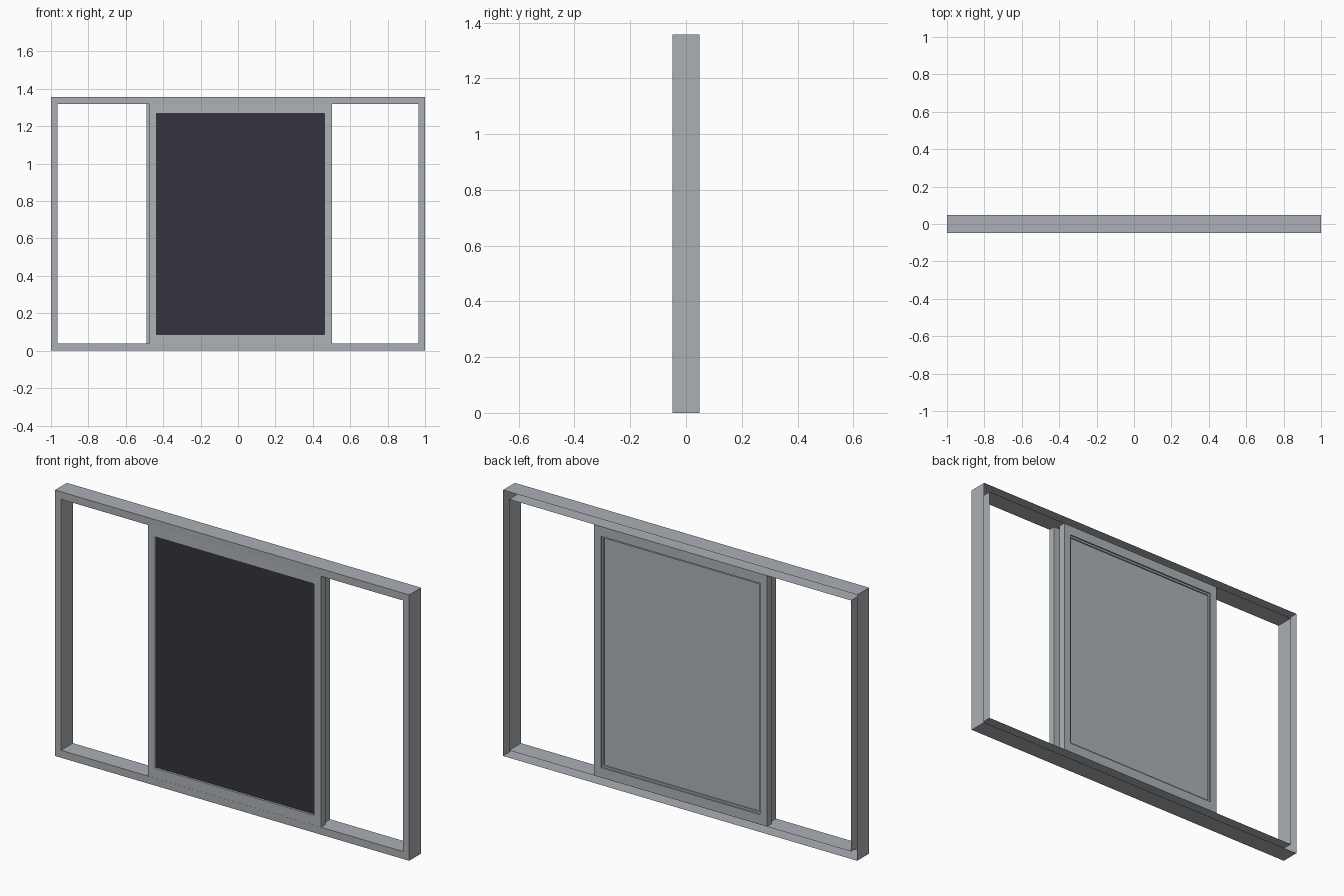
import bpy, bmesh

if "Cube" in bpy.data.objects:
    bpy.data.objects.remove(bpy.data.objects["Cube"])


def material(name, rgb):
    m = bpy.data.materials.new(name)
    m.diffuse_color = (*rgb, 1)
    m.use_nodes = True
    m.node_tree.nodes["Principled BSDF"].inputs["Base Color"].default_value = m.diffuse_color
    return m


FRAME = material("frame_grey", (0.41, 0.43, 0.46))
SASH = material("sash_grey", (0.42, 0.455, 0.47))
DARK = material("dark_glass", (0.036, 0.034, 0.05))


def finish(name, bm, mat):
    me = bpy.data.meshes.new(name)
    bm.to_mesh(me)
    bm.free()
    me.materials.append(mat)
    ob = bpy.data.objects.new(name, me)
    bpy.context.collection.objects.link(ob)
    return ob


def ring(name, x0, x1, z0, z1, tx, tz, y0, y1, mat, open_back=False):
    """Rectangular border with mitred corners, from y0 (front) to y1 (back)."""
    bm = bmesh.new()

    def loop(ix, iz, y):
        pts = [(x0 + ix, z0 + iz), (x1 - ix, z0 + iz), (x1 - ix, z1 - iz), (x0 + ix, z1 - iz)]
        return [bm.verts.new((x, y, z)) for x, z in pts]

    loops = [loop(0, 0, y1), loop(0, 0, y0), loop(tx, tz, y0), loop(tx, tz, y1)]
    for i in range(3 if open_back else 4):
        a, b = loops[i], loops[(i + 1) % 4]
        for k in range(4):
            n = (k + 1) % 4
            bm.faces.new((a[k], a[n], b[n], b[k]))
    bmesh.ops.recalc_face_normals(bm, faces=bm.faces)
    if open_back:
        # make sure the outward side of the open channel is outside
        bm.faces.ensure_lookup_table()
        if bm.faces[4].normal.y > 0:
            bmesh.ops.reverse_faces(bm, faces=bm.faces)
    return finish(name, bm, mat)


def slab(name, x0, x1, y0, y1, z0, z1, mat):
    bm = bmesh.new()
    bmesh.ops.create_cube(bm, size=1)
    for v in bm.verts:
        v.co = ((x0 + x1) / 2 + v.co.x * (x1 - x0),
                (y0 + y1) / 2 + v.co.y * (y1 - y0),
                (z0 + z1) / 2 + v.co.z * (z1 - z0))
    return finish(name, bm, mat)


# Outer frame: channel open towards the back
ring("outer_frame", -1, 1, 0, 1.357, 0.035, 0.038, -0.048, 0.048, FRAME, True)

# Two sliding sashes, slightly offset from each other
ring("front_sash", -0.475, 0.502, 0.038, 1.319, 0.04, 0.05, -0.0475, -0.012, SASH)
ring("back_sash", -0.49, 0.486, 0.038, 1.319, 0.04, 0.05, 0.012, 0.0475, SASH)

# Panes
slab("front_pane", -0.435, 0.462, -0.036, -0.030, 0.088, 1.269, DARK)
slab("back_pane", -0.45, 0.446, 0.026, 0.033, 0.088, 1.269, SASH)

# Thin bead around the back pane
ring("back_bead", -0.45, 0.446, 0.088, 1.269, 0.008, 0.01, 0.030, 0.040, SASH)
